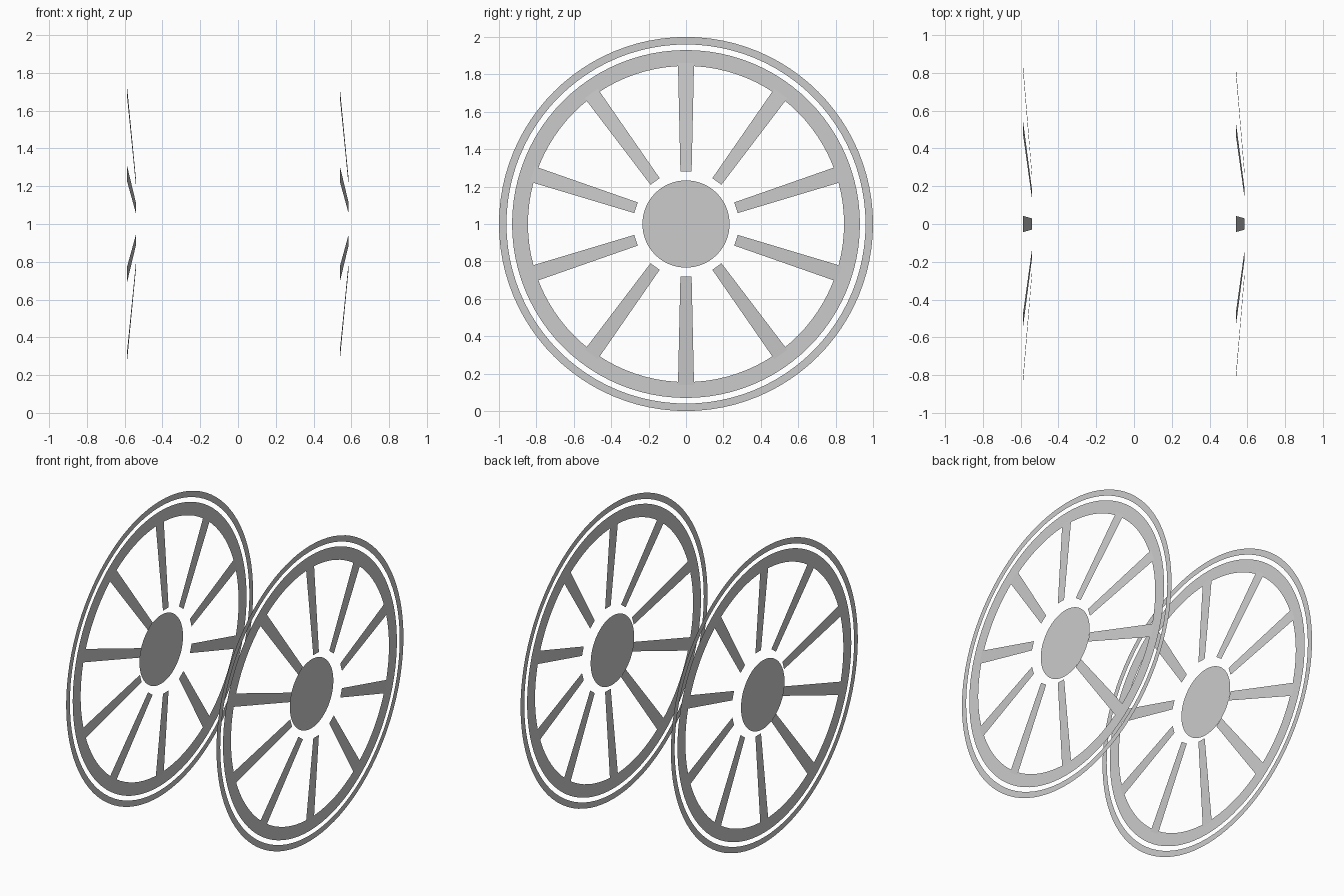
import bpy, bmesh, math

if "Cube" in bpy.data.objects:
    bpy.data.objects.remove(bpy.data.objects["Cube"])

grey = bpy.data.materials.new("light_grey")
grey.diffuse_color = (0.6, 0.6, 0.6, 1.0)
grey.use_nodes = True
grey.node_tree.nodes["Principled BSDF"].inputs["Base Color"].default_value = grey.diffuse_color
SEG = 96


def finish(name, bm):
    me = bpy.data.meshes.new(name)
    bm.to_mesh(me)
    bm.free()
    me.materials.append(grey)
    ob = bpy.data.objects.new(name, me)
    bpy.context.collection.objects.link(ob)


def circle(bm, x, r):
    return [bm.verts.new((x, r * math.cos(2 * math.pi * i / SEG),
                          1 + r * math.sin(2 * math.pi * i / SEG))) for i in range(SEG)]


def ring(name, x, r_in, r_out):
    bm = bmesh.new()
    a, b = circle(bm, x, r_in), circle(bm, x, r_out)
    for i in range(SEG):
        j = (i + 1) % SEG
        bm.faces.new((a[i], b[i], b[j], a[j]))
    finish(name, bm)


def disc(name, x, r):
    bm = bmesh.new()
    bm.faces.new(circle(bm, x, r))
    finish(name, bm)


def spokes(name, x_in, x_out, r_in, r_out):
    # ten tapered flat blades, leaning sideways from hub to rim
    bm = bmesh.new()
    for k in range(10):
        t = math.radians(90 + 36 * k)
        c, s = math.cos(t), math.sin(t)
        quad = ((x_in, r_in, -0.03), (x_out, r_out, -0.043),
                (x_out, r_out, 0.043), (x_in, r_in, 0.03))
        bm.faces.new([bm.verts.new((x, r * c - w * s, 1 + r * s + w * c))
                      for x, r, w in quad])
    finish(name, bm)


# two identical wheels, both facing the same way; spokes run into the rim
for side, rim_x in (("left", -0.587), ("right", 0.539)):
    ring(side + "_tyre", rim_x, 0.96, 1.0)
    ring(side + "_rim", rim_x, 0.845, 0.93)
    disc(side + "_hub", rim_x + 0.012, 0.233)
    spokes(side + "_spokes", rim_x + 0.046, rim_x, 0.281, 0.862)
